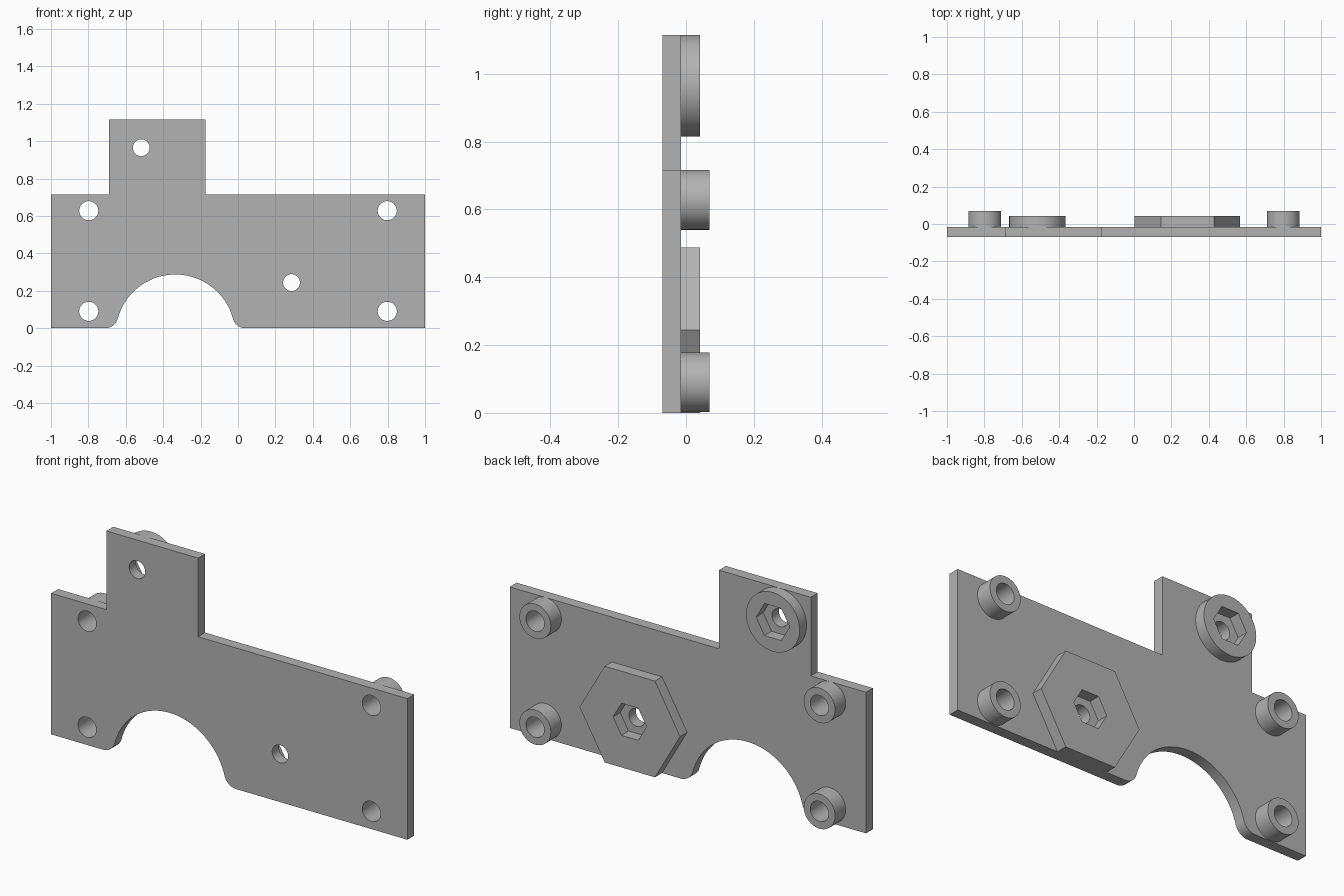
import bpy, bmesh
from math import sin, cos, pi, sqrt, atan2

cube = bpy.data.objects.get("Cube")
if cube:
    bpy.data.objects.remove(cube, do_unlink=True)

grey = bpy.data.materials.new("plain grey")
grey.use_nodes = True
colour = (0.45, 0.45, 0.45, 1)
grey.diffuse_color = colour
grey.node_tree.nodes["Principled BSDF"].inputs["Base Color"].default_value = colour

FRONT, FACE = -0.07, -0.015   # front and back of the plate


def arc(x, z, r, start, end, steps):
    return [(x + r * cos(start + (end - start) * i / steps),
             z + r * sin(start + (end - start) * i / steps)) for i in range(steps + 1)]


def ring(x, z, r, sides=64):
    return arc(x, z, r, 0, 2 * pi, sides)[:-1]


def slab(name, loops, y0, y1):
    """Extrude an outline with holes (x, z loops) from y0 to y1."""
    curve = bpy.data.curves.new(name, 'CURVE')
    curve.dimensions = '2D'
    curve.fill_mode = 'BOTH'
    curve.extrude = (y1 - y0) / 2
    for loop in loops:
        spline = curve.splines.new('POLY')
        spline.points.add(len(loop) - 1)
        for point, (x, z) in zip(spline.points, loop):
            point.co = (x, z, 0, 1)
        spline.use_cyclic_u = True
    obj = bpy.data.objects.new(name, curve)
    bpy.context.collection.objects.link(obj)
    obj.location.y = (y0 + y1) / 2
    obj.rotation_euler.x = pi / 2
    bpy.ops.object.select_all(action='DESELECT')
    obj.select_set(True)
    bpy.context.view_layer.objects.active = obj
    bpy.ops.object.convert(target='MESH')
    obj = bpy.context.view_layer.objects.active
    bm = bmesh.new()
    bm.from_mesh(obj.data)
    bmesh.ops.remove_doubles(bm, verts=bm.verts, dist=0.0001)
    bmesh.ops.recalc_face_normals(bm, faces=bm.faces)
    bm.to_mesh(obj.data)
    bm.free()
    obj.data.materials.clear()
    obj.data.materials.append(grey)
    bpy.ops.object.shade_smooth_by_angle(angle=pi / 6)
    return obj


# Rounded notch: a large arc blended into the bottom edge by two fillets
nx, nz, nr, fillet = -0.335, -0.032, 0.319, 0.069
dx = sqrt((nr + fillet) ** 2 - (fillet - nz) ** 2)
tilt = atan2(fillet - nz, dx)
notch = arc(nx - dx, fillet, fillet, -pi / 2, tilt * -1, 10)
notch += arc(nx, nz, nr, pi - tilt, tilt, 48)[1:-1]
notch += arc(nx + dx, fillet, fillet, pi + tilt, 3 * pi / 2, 10)

outline = [(-1, 0)] + notch + [(1, 0), (1, 0.716), (-0.175, 0.716), (-0.175, 1.115),
                               (-0.69, 1.115), (-0.69, 0.716), (-1, 0.716)]

corners = [(sx * 0.798, z) for sx in (-1, 1) for z in (0.09, 0.628)]
disc, hexagon = (-0.517, 0.965), (0.286, 0.244)

# Plate with screw holes
holes = [ring(x, z, 0.051) for x, z in corners]
holes += [ring(x, z, 0.045) for x, z in (disc, hexagon)]
slab("plate", [outline] + holes, FRONT, FACE)

# Corner standoffs
for (x, z), label in zip(corners, ("lower_right", "upper_right", "lower_left", "upper_left")):
    slab(label + "_standoff", [ring(x, z, 0.088), ring(x, z, 0.051)], FACE, 0.07)

# Raised pads with hexagonal nut pockets
slab("round_nut_pad", [ring(*disc, 0.15, 96), ring(*disc, 0.094, 6)], FACE, 0.042)
slab("hexagonal_nut_pad", [ring(*hexagon, 0.282, 6), ring(*hexagon, 0.094, 6)], FACE, 0.042)
